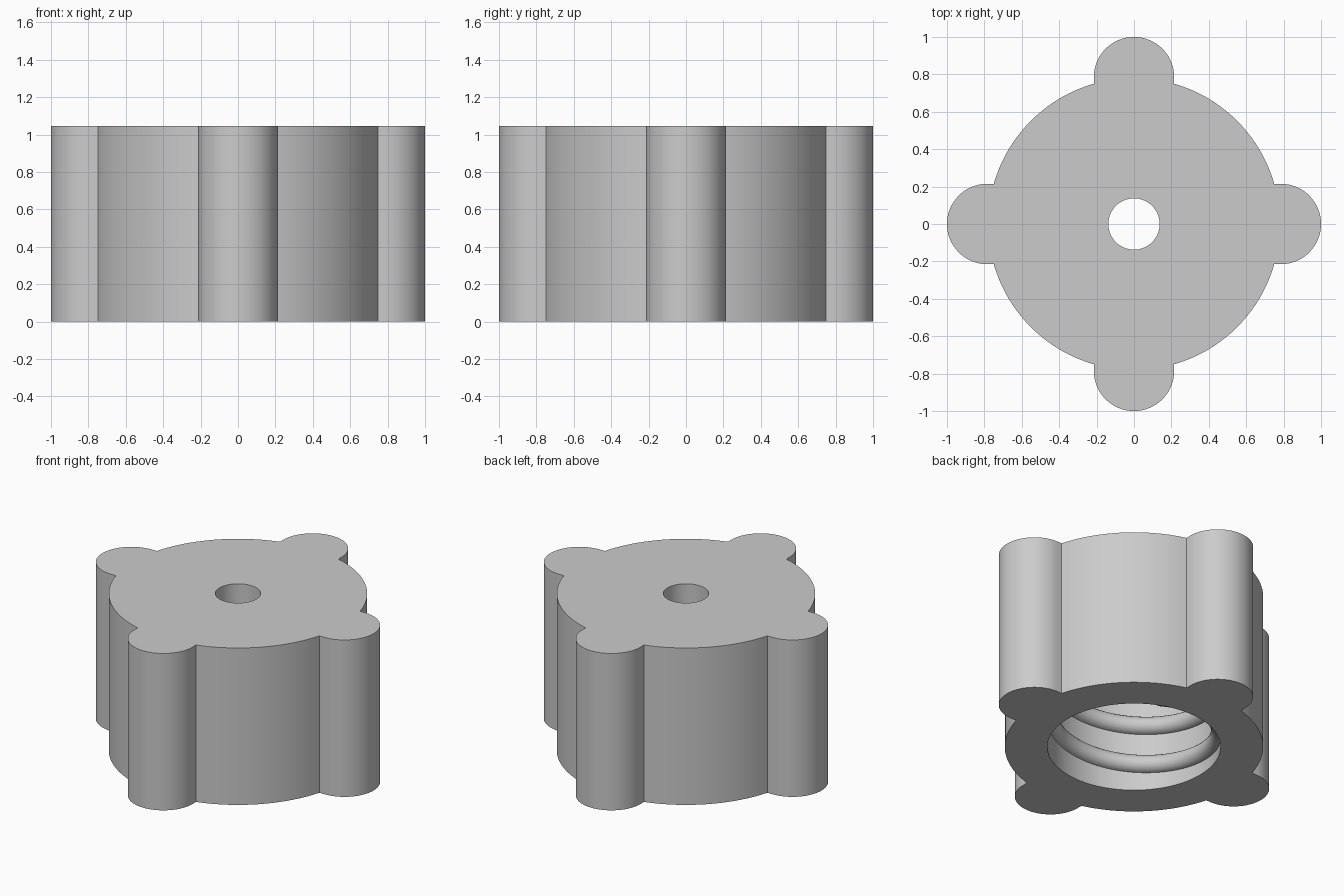
import bpy, bmesh, math

if "Cube" in bpy.data.objects:
    bpy.data.objects.remove(bpy.data.objects["Cube"])

HEIGHT, CEILING = 1.045, 0.90        # outer height, inner ceiling of the bore
BODY_R, LOBE_R, LOBE_C = 0.78, 0.215, 0.785
HOLE_R, BORE_R = 0.137, 0.523

grey = bpy.data.materials.new("plain grey")
grey.diffuse_color = (0.6, 0.6, 0.6, 1)
grey.use_nodes = True
grey.node_tree.nodes["Principled BSDF"].inputs["Base Color"].default_value = grey.diffuse_color


def finish(name, bm):
    """Turn a bmesh into a smooth-shaded object with sharp corners kept."""
    bmesh.ops.recalc_face_normals(bm, faces=bm.faces)
    mesh = bpy.data.meshes.new(name)
    bm.to_mesh(mesh)
    bm.free()
    mesh.materials.append(grey)
    obj = bpy.data.objects.new(name, mesh)
    bpy.context.collection.objects.link(obj)
    bpy.ops.object.select_all(action='DESELECT')
    bpy.context.view_layer.objects.active = obj
    obj.select_set(True)
    bpy.ops.object.shade_smooth_by_angle(angle=math.radians(30))
    return obj


def bridge(bm, a, b):
    """Quads between two closed loops of equal length."""
    n = len(a)
    for i in range(n):
        j = (i + 1) % n
        bm.faces.new((a[i], a[j], b[j], b[i]))


# Outline: four rounded lobes joined by arcs of the round body
corner = math.asin(LOBE_R / BODY_R)
quarter = []
for i in range(33):
    t = -math.pi / 2 + math.pi * i / 32
    quarter.append((LOBE_C + LOBE_R * math.cos(t), LOBE_R * math.sin(t)))
for i in range(21):
    t = corner + (math.pi / 2 - 2 * corner) * i / 20
    quarter.append((BODY_R * math.cos(t), BODY_R * math.sin(t)))
outline = []
for k in range(4):
    c, s = round(math.cos(k * math.pi / 2)), round(math.sin(k * math.pi / 2))
    outline += [(x * c - y * s, x * s + y * c) for x, y in quarter]

# Cap body: outer wall, top, small hole, ceiling, bore and bottom rim
bm = bmesh.new()


def loop(z, radius=None):
    pts = outline
    if radius:
        pts = [(radius * x / math.hypot(x, y), radius * y / math.hypot(x, y))
               for x, y in outline]
    return [bm.verts.new((x, y, z)) for x, y in pts]


loops = [loop(0), loop(HEIGHT), loop(HEIGHT, HOLE_R), loop(CEILING, HOLE_R),
         loop(CEILING, BORE_R), loop(0, BORE_R)]
for i in range(len(loops)):
    bridge(bm, loops[i], loops[(i + 1) % len(loops)])
finish("cap_body", bm)

# Inner thread: half-round ridge swept along a right-handed helix
RIDGE, PITCH, TURNS, STEPS = 0.058, 0.266, 2.8, 96
START_A, START_Z = math.radians(67), 0.061
bm = bmesh.new()
rings = []
for i in range(int(TURNS * STEPS) + 1):
    turn = i / STEPS
    a, z = START_A + turn * 2 * math.pi, START_Z + turn * PITCH
    ring = []
    for j in range(13):
        t = -math.pi / 2 + math.pi * j / 12
        r = BORE_R + 0.002 - (RIDGE + 0.002) * math.cos(t)
        ring.append(bm.verts.new((r * math.cos(a), r * math.sin(a),
                                  z + RIDGE * math.sin(t))))
    rings.append(ring)
for a, b in zip(rings, rings[1:]):
    bridge(bm, a, b)
bm.faces.new(rings[0])
bm.faces.new(rings[-1])
finish("inner_thread", bm)
